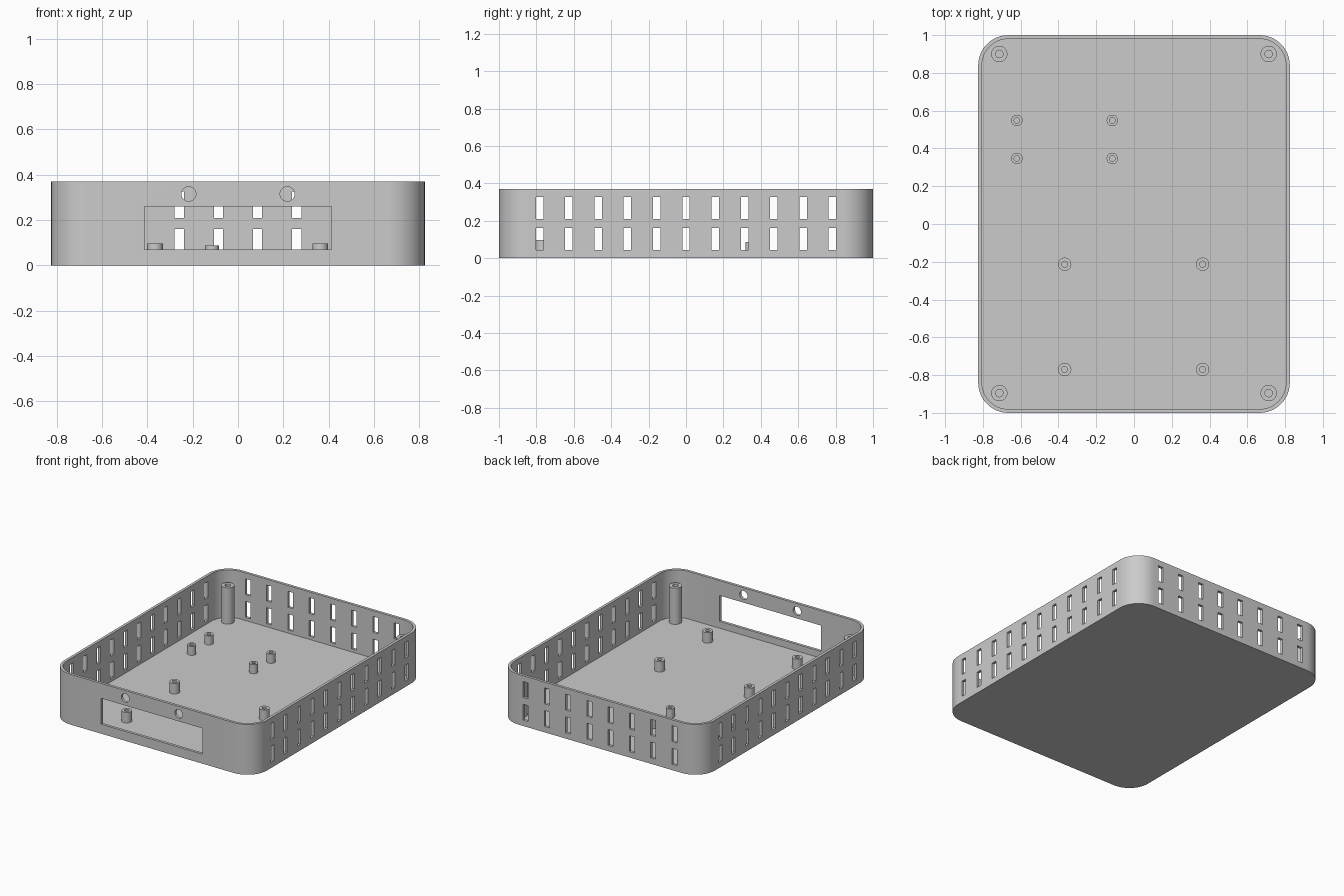
import bpy
import bmesh
import math

if "Cube" in bpy.data.objects:
    bpy.data.objects.remove(bpy.data.objects["Cube"])

HX, HY, H = 0.825, 1.0, 0.37      # half width, half depth, height
WALL, FLOOR, R = 0.02, 0.02, 0.16  # wall, floor, corner radius

grey = bpy.data.materials.new("grey plastic")
grey.diffuse_color = (0.6, 0.6, 0.6, 1)
grey.use_nodes = True
grey.node_tree.nodes["Principled BSDF"].inputs["Base Color"].default_value = grey.diffuse_color


def make_object(name, bm):
    bmesh.ops.recalc_face_normals(bm, faces=bm.faces)
    mesh = bpy.data.meshes.new(name)
    bm.to_mesh(mesh)
    bm.free()
    obj = bpy.data.objects.new(name, mesh)
    bpy.context.collection.objects.link(obj)
    mesh.materials.append(grey)
    return obj


def smooth(obj):
    bpy.ops.object.select_all(action='DESELECT')
    obj.select_set(True)
    bpy.context.view_layer.objects.active = obj
    bpy.ops.object.shade_smooth_by_angle(angle=math.radians(30))


def loft(bm, loops):
    """Skin a list of equal-length point loops and cap both ends."""
    rings = [[bm.verts.new(p) for p in loop] for loop in loops]
    n = len(rings[0])
    for a, b in zip(rings, rings[1:]):
        for i in range(n):
            j = (i + 1) % n
            bm.faces.new((a[i], a[j], b[j], b[i]))
    bm.faces.new(rings[0][::-1])
    bm.faces.new(rings[-1])


def rounded_rect(inset, z, seg=12):
    r = R - inset
    pts = []
    for k, (sx, sy) in enumerate([(1, 1), (-1, 1), (-1, -1), (1, -1)]):
        for i in range(seg + 1):
            a = math.pi / 2 * (k + i / seg)
            pts.append((sx * (HX - R) + r * math.cos(a),
                        sy * (HY - R) + r * math.sin(a), z))
    return pts


def circle(x, y, r, z, n=32):
    return [(x + r * math.cos(2 * math.pi * i / n),
             y + r * math.sin(2 * math.pi * i / n), z) for i in range(n)]


def box(bm, x0, x1, y0, y1, z0, z1):
    loft(bm, [[(x0, y0, z), (x1, y0, z), (x1, y1, z), (x0, y1, z)]
              for z in (z0, z1)])


# Open tray with rounded corners
bm = bmesh.new()
loft(bm, [rounded_rect(0, 0), rounded_rect(0, H),
          rounded_rect(WALL, H), rounded_rect(WALL, FLOOR)])
tray = make_object("tray", bm)

# Openings: vent slots, front window, two round holes
bm = bmesh.new()
for z0, z1 in ((0.043, 0.16), (0.21, 0.327)):
    for i in range(-5, 6):
        y = i * 0.1565
        box(bm, -1, 1, y - 0.02, y + 0.02, z0, z1)
    for i in range(8):
        x = (i - 3.5) * 0.173
        box(bm, x - 0.02, x + 0.02, 0.95, 1.05, z0, z1)
box(bm, -0.413, 0.413, -1.05, -0.95, 0.07, 0.26)
for x in (-0.218, 0.218):
    loft(bm, [[(px, y, pz) for px, pz, _ in circle(x, 0.315, 0.032, 0)]
              for y in (-1.05, -0.95)])
cutter = make_object("opening_cutter", bm)
cutter.hide_render = True

mod = tray.modifiers.new("openings", 'BOOLEAN')
mod.operation = 'DIFFERENCE'
mod.solver = 'EXACT'
mod.object = cutter
bpy.context.view_layer.objects.active = tray
bpy.ops.object.modifier_apply(modifier=mod.name)
bpy.data.objects.remove(cutter)
smooth(tray)


# Hollow screw posts standing on the floor
def posts(name, xs, ys, r, hole, top):
    for x in xs:
        for y in ys:
            bm = bmesh.new()
            loft(bm, [circle(x, y, r, FLOOR - 0.005), circle(x, y, r, top),
                      circle(x, y, hole, top), circle(x, y, hole, FLOOR)])
            smooth(make_object(name, bm))


posts("corner_post", (-0.713, 0.713), (-0.895, 0.9), 0.043, 0.02, 0.287)
posts("large_standoff", (-0.367, 0.363), (-0.77, -0.213), 0.035, 0.016, 0.097)
posts("small_standoff", (-0.62, -0.115), (0.347, 0.548), 0.03, 0.015, 0.087)
